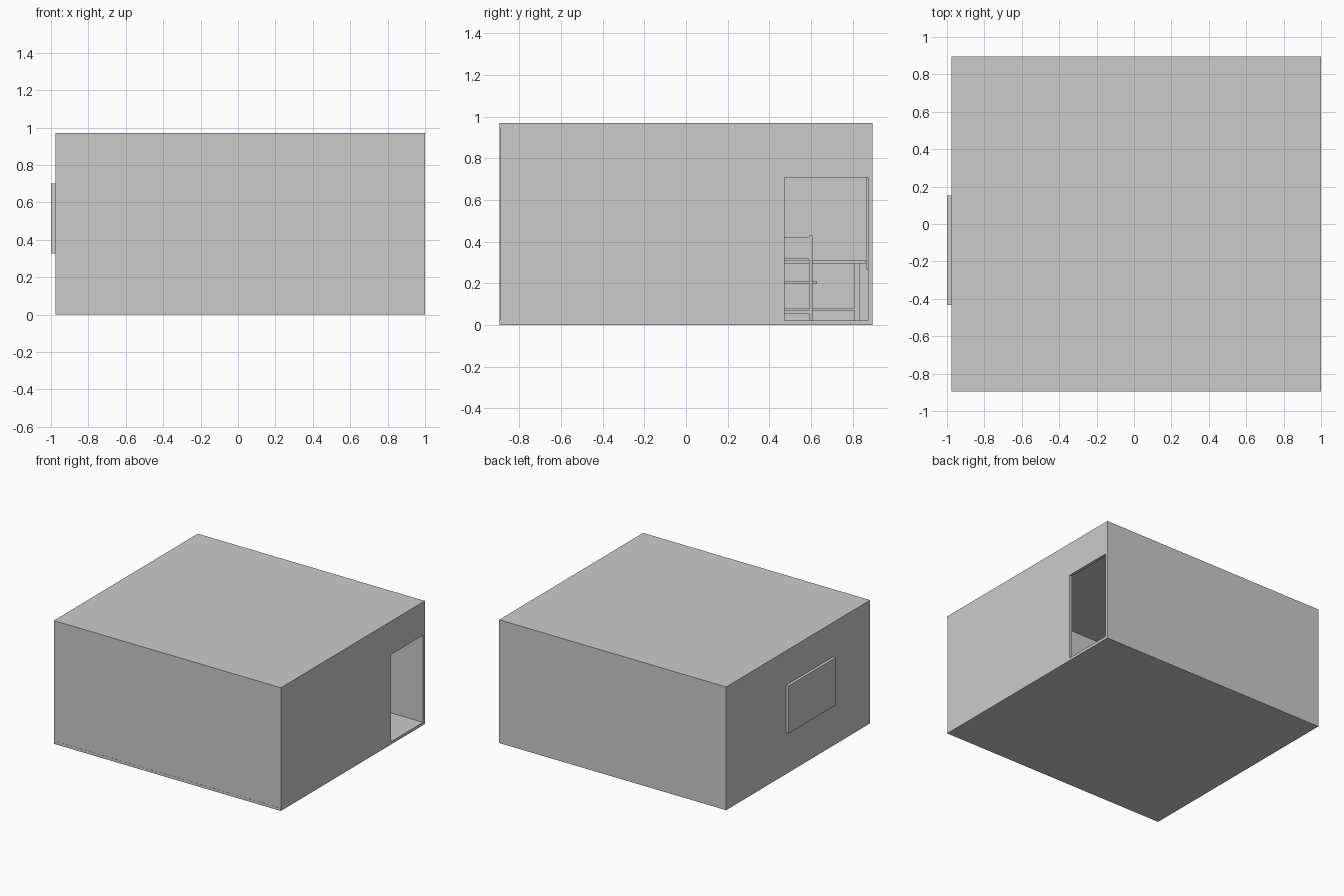
import bpy

if "Cube" in bpy.data.objects:
    bpy.data.objects.remove(bpy.data.objects["Cube"])


def box(name, x, y, z):
    """Box from (min, max) ranges on each axis."""
    bpy.ops.mesh.primitive_cube_add(size=1, location=[(a + b) / 2 for a, b in (x, y, z)])
    ob = bpy.context.object
    ob.name = name
    ob.scale = [b - a for a, b in (x, y, z)]
    bpy.ops.object.transform_apply(location=False, rotation=False, scale=True)
    return ob


L, R, F, B, H, T = -0.977, 1.0, -0.895, 0.895, 0.97, 0.022   # shell extents, wall thickness
D0, D1, DZ = 0.472, B - T, 0.707                             # doorway in right wall
WZ = (T, H - T)

# Shell: slabs and walls
box("floor", (L, R), (F, B), (0, T))
box("roof", (L, R), (F, B), (H - T, H))
box("left_wall", (L, L + T), (F, B), WZ)
box("back_wall", (L + T, R), (B - T, B), WZ)
box("front_wall", (L + T, R), (F + 0.001, F + T), WZ)
box("right_wall", (R - T, R), (F + T, D0), WZ)
box("door_header", (R - T, R), (D0, D1), (DZ, H - T))

# Window slab standing proud of the left wall
box("window", (-1.0, L + T + 0.005), (-0.432, 0.152), (0.326, 0.70))

# Inner room in the front right corner, with a doorway in its side
box("partition_back", (-0.02, R - T), (-0.47, -0.45), WZ)
box("partition_side", (-0.02, 0.0), (F + T, -0.72), WZ)
box("partition_header", (-0.02, 0.0), (-0.72, -0.47), (DZ, H - T))

# Panel on the back wall
box("wall_panel", (-0.60, 0.20), (0.864, B - T), (0.265, 0.75))

# Table
tx, ty = (-0.42, -0.08), (0.15, 0.862)
box("table_top", tx, ty, (0.295, 0.311))
legs_x = [(tx[0] + 0.03, tx[0] + 0.055), (tx[1] - 0.055, tx[1] - 0.03)]
legs_y = [(ty[0] + 0.03, ty[0] + 0.055), (0.81, 0.835)]
for lx in legs_x:
    for ly in legs_y:
        box("table_leg", lx, ly, (T, 0.295))
    box("table_stretcher", lx, (legs_y[0][1], legs_y[1][0]), (0.07, 0.082))

# Chair facing the table
box("chair_seat", (0.0, 0.21), (0.405, 0.63), (0.20, 0.211))
for y in ((0.428, 0.443), (0.59, 0.607)):
    box("chair_back_post", (0.21, 0.226), y, (T, 0.43))
    box("chair_front_leg", (0.01, 0.026), y, (T, 0.20))
    box("chair_side_rail", (0.026, 0.21), y, (0.055, 0.07))
box("chair_backrest", (0.213, 0.223), (0.443, 0.59), (0.317, 0.422))
box("chair_rear_rail", (0.213, 0.223), (0.443, 0.59), (0.055, 0.07))
